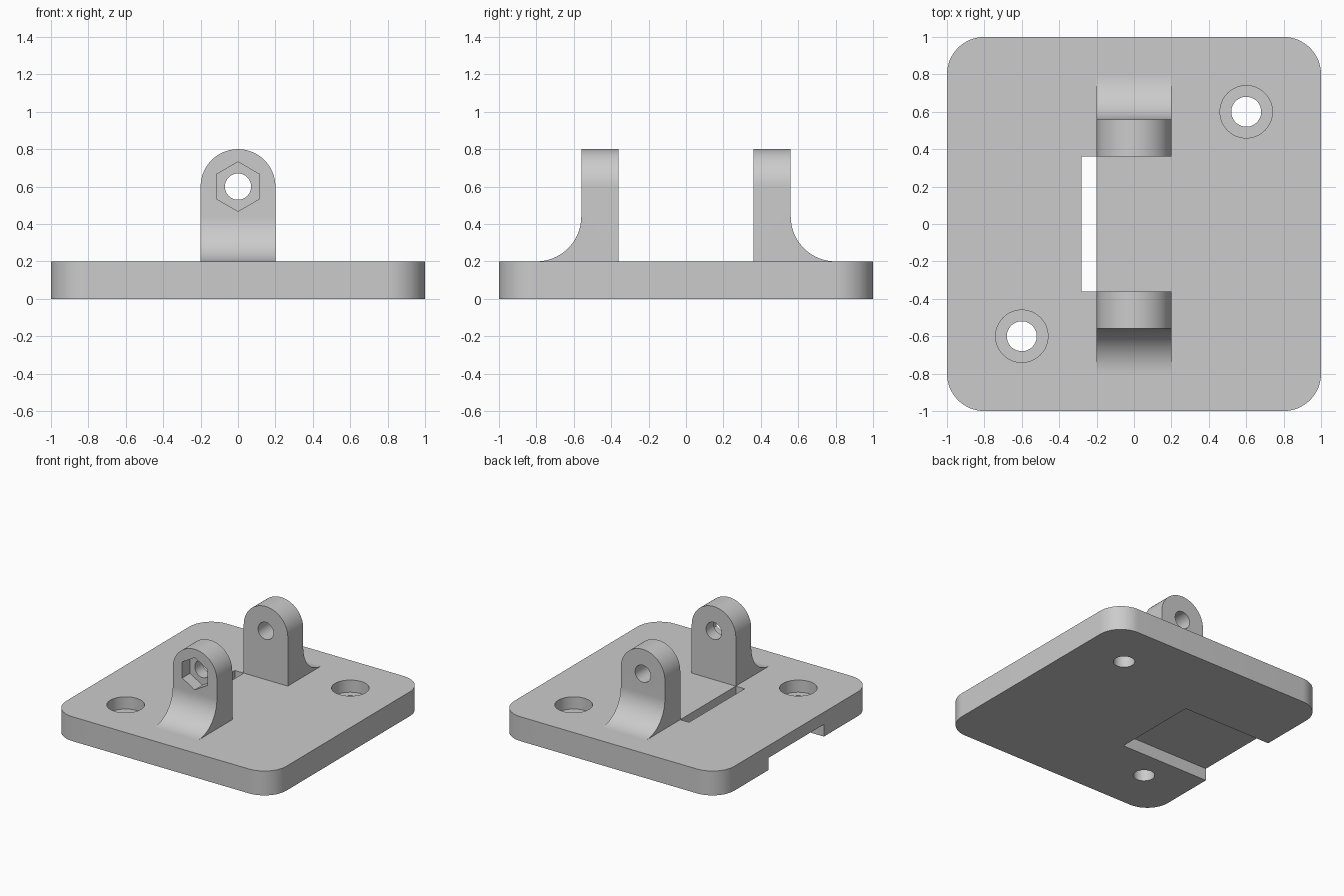
import bpy, math
from mathutils import Matrix, Vector

cube = bpy.data.objects.get("Cube")
if cube:
    bpy.data.objects.remove(cube, do_unlink=True)

grey = bpy.data.materials.new("plain grey")
grey.use_nodes = True
grey.diffuse_color = (0.6, 0.6, 0.6, 1)
grey.node_tree.nodes["Principled BSDF"].inputs["Base Color"].default_value = (0.6, 0.6, 0.6, 1)

# Axis frames: columns map profile (u, v, depth) to world
ALONG_Z = Matrix.Identity(3)
ALONG_Y = Matrix(((1, 0, 0), (0, 0, 1), (0, 1, 0)))
ALONG_X = Matrix(((0, 0, 1), (1, 0, 0), (0, 1, 0)))


def arc(cu, cv, r, start, end, steps):
    angles = [math.radians(start + (end - start) * i / steps) for i in range(steps + 1)]
    return [(cu + r * math.cos(a), cv + r * math.sin(a)) for a in angles]


def circle(cu, cv, r, sides=64, start=0):
    return arc(cu, cv, r, start, start + 360, sides)[:-1]


def rect(u0, u1, v0, v1):
    return [(u0, v0), (u1, v0), (u1, v1), (u0, v1)]


def prism(name, profile, lo, hi, frame):
    """Extrude a closed counter-clockwise profile from lo to hi."""
    n = len(profile)
    verts = [frame @ Vector((u, v, d)) for d in (lo, hi) for u, v in profile]
    faces = [list(range(n))[::-1], list(range(n, 2 * n))]
    faces += [[i, (i + 1) % n, n + (i + 1) % n, n + i] for i in range(n)]
    if frame.determinant() < 0:
        faces = [f[::-1] for f in faces]
    mesh = bpy.data.meshes.new(name)
    mesh.from_pydata(verts, [], faces)
    mesh.materials.append(grey)
    obj = bpy.data.objects.new(name, mesh)
    bpy.context.collection.objects.link(obj)
    return obj


def boolean(obj, cutter, operation="DIFFERENCE"):
    """Apply a boolean and discard the cutter."""
    mod = obj.modifiers.new("cut", "BOOLEAN")
    mod.object, mod.operation, mod.solver = cutter, operation, "EXACT"
    bpy.context.view_layer.objects.active = obj
    bpy.ops.object.modifier_apply(modifier=mod.name)
    bpy.data.objects.remove(cutter, do_unlink=True)


def smooth(obj):
    bpy.ops.object.select_all(action="DESELECT")
    obj.select_set(True)
    bpy.context.view_layer.objects.active = obj
    bpy.ops.object.shade_smooth_by_angle(angle=math.radians(30))


# Base plate with rounded corners
THICK = 0.2
outline = []
for k, (sx, sy) in enumerate([(1, 1), (-1, 1), (-1, -1), (1, -1)]):
    outline += arc(0.8 * sx, 0.8 * sy, 0.2, 90 * k, 90 * k + 90, 16)
plate = prism("base_plate", outline, 0, THICK, ALONG_Z)

# Underside recess open to one side, and the slot through to the top
boolean(plate, prism("recess", rect(-1.1, -0.2, -0.36, 0.36), -0.1, 0.1, ALONG_Z))
boolean(plate, prism("slot", rect(-0.28, -0.2, -0.36, 0.36), -0.1, 0.3, ALONG_Z))

# Counterbored screw holes in opposite corners
for s in (-1, 1):
    boolean(plate, prism("hole", circle(0.6 * s, 0.6 * s, 0.08), -0.1, 0.3, ALONG_Z))
    boolean(plate, prism("counterbore", circle(0.6 * s, 0.6 * s, 0.14), 0.1, 0.3, ALONG_Z))
smooth(plate)

# Upright lugs with a round top and a curved outer foot
for name, s in (("front_lug", -1), ("back_lug", 1)):
    side = [(0.36, THICK), (0.8, THICK)] + arc(0.8, 0.44, 0.24, 270, 180, 24)[1:]
    side += [(0.56, 0.9), (0.36, 0.9)]
    if s < 0:
        side = [(-y, z) for y, z in side][::-1]
    lug = prism(name, side, -0.3, 0.3, ALONG_X)
    arch = [(-0.2, 0.1), (0.2, 0.1)] + arc(0, 0.6, 0.2, 0, 180, 48)
    boolean(lug, prism("arch", arch, -1, 1, ALONG_Y), "INTERSECT")
    boolean(lug, prism("pin_hole", circle(0, 0.6, 0.07, 48), -1, 1, ALONG_Y))
    if s < 0:
        # Hexagonal nut pocket on the outer face
        boolean(lug, prism("nut_pocket", circle(0, 0.6, 0.132, 6, 90), -0.7, -0.46, ALONG_Y))
    smooth(lug)
